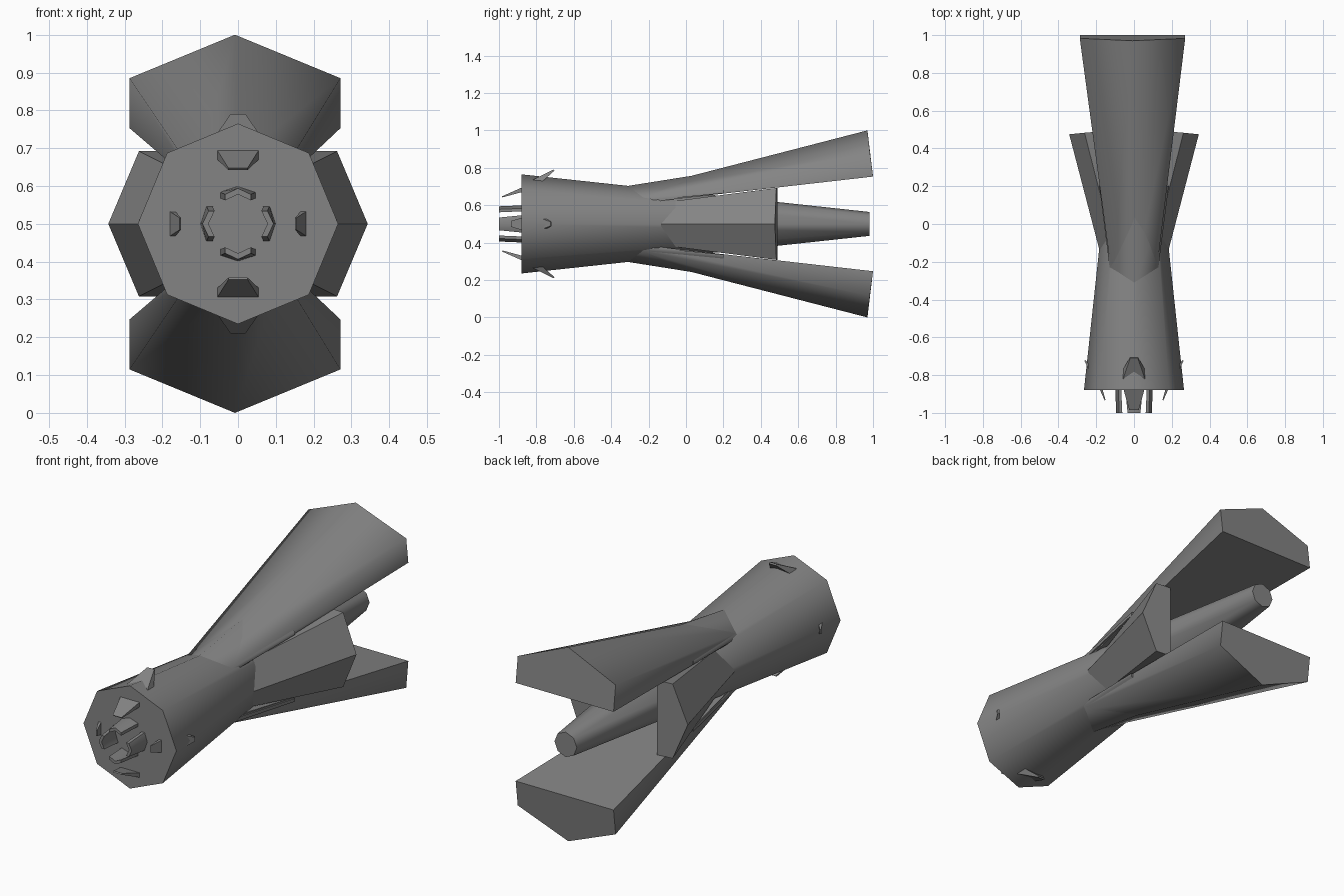
import bpy, bmesh, math

if "Cube" in bpy.data.objects:
    bpy.data.objects.remove(bpy.data.objects["Cube"])

MID = 0.5  # height of the long axis

grey = bpy.data.materials.new("dark_grey")
grey.diffuse_color = (0.23, 0.23, 0.23, 1)
grey.use_nodes = True
grey.node_tree.nodes["Principled BSDF"].inputs["Base Color"].default_value = grey.diffuse_color


def loft(name, sections, angle=0.0, smooth=46):
    """Skin matching rings of (across, y, outward) points, turned about the long axis."""
    c, s = math.cos(angle), math.sin(angle)
    bm = bmesh.new()
    rings = [[bm.verts.new((a * c + r * s, y, MID + r * c - a * s)) for a, y, r in sec]
             for sec in sections]
    n = len(rings[0])
    for r0, r1 in zip(rings, rings[1:]):
        for i in range(n):
            j = (i + 1) % n
            bm.faces.new((r0[i], r0[j], r1[j], r1[i]))
    bm.faces.new(rings[0])
    bm.faces.new(rings[-1][::-1])
    bmesh.ops.recalc_face_normals(bm, faces=bm.faces)
    me = bpy.data.meshes.new(name)
    bm.to_mesh(me)
    bm.free()
    me.materials.append(grey)
    ob = bpy.data.objects.new(name, me)
    bpy.context.collection.objects.link(ob)
    bpy.ops.object.select_all(action='DESELECT')
    bpy.context.view_layer.objects.active = ob
    ob.select_set(True)
    bpy.ops.object.shade_smooth_by_angle(angle=math.radians(smooth))
    return ob


def octagon(y, r):
    return [(r * math.sin(k * math.pi / 4), y, r * math.cos(k * math.pi / 4)) for k in range(8)]


def house(w, ridge, shoulder, inner, cx=0.0):
    """Five-sided section: ridge, shoulder and inner are (y, outward) pairs."""
    return [(cx, *ridge), (cx + w, *shoulder), (cx + w, *inner),
            (cx - w, *inner), (cx - w, *shoulder)]


# Tapered eight-sided main body
loft("main_body", [octagon(-0.88, 0.265), octagon(0.98, 0.064)])

# Upper and lower long flared fins with their front fairings
for name, ang, cx in (("upper", 0, -0.008), ("lower", math.pi, 0.008)):
    loft(name + "_fin", [
        house(0.114, (-0.3, 0.172), (-0.3, 0.130), (-0.3, 0.105)),
        house(0.279, (0.97, 0.5), (0.983, 0.385), (1.0, 0.253), cx)], ang, 72)
    loft(name + "_fin_fairing", [
        house(0.114, (-0.35, 0.197), (-0.35, 0.130), (-0.35, 0.110)),
        house(0.184, (0.2, 0.284), (0.2, 0.180), (0.2, 0.164))], ang, 72)

# Shorter side fins
for name, ang in (("right", math.pi / 2), ("left", -math.pi / 2)):
    loft(name + "_fin", [
        house(0.107, (-0.18, 0.172), (-0.18, 0.093), (-0.18, 0.075)),
        house(0.192, (0.475, 0.343), (0.483, 0.262), (0.49, 0.178))], ang)


def blade_section(y, w, r):
    return [(-w, y, r - 0.032), (-w, y, r - 0.016), (0, y, r),
            (w, y, r - 0.016), (w, y, r - 0.032), (0, y, r - 0.016)]


def bar(y0, y1, w, r0, r1):
    return [(-w, y0, r0), (w, y0, r0), (w, y1, r1), (-w, y1, r1)]


# Nose blades, front spikes and swept barbs at the four sides
for k, side in enumerate(("top", "right", "bottom", "left")):
    ang = k * math.pi / 2
    loft("nose_blade_" + side, [blade_section(-0.86, 0.048, 0.1),
                                blade_section(-1.0, 0.034, 0.094)], ang)
    if k % 2 == 0:
        loft("front_spike_" + side, [bar(-0.87, -0.87, 0.057, 0.198, 0.172),
                                     bar(-0.985, -0.98, 0.025, 0.147, 0.142)], ang)
        loft("barb_" + side, [bar(-0.82, -0.77, 0.058, 0.235, 0.225),
                              bar(-0.71, -0.703, 0.02, 0.29, 0.285)], ang)
    else:
        loft("front_spike_" + side, [bar(-0.87, -0.87, 0.035, 0.184, 0.168),
                                     bar(-0.935, -0.93, 0.016, 0.155, 0.151)], ang)
        loft("barb_" + side, [bar(-0.775, -0.75, 0.03, 0.237, 0.232),
                              bar(-0.725, -0.72, 0.011, 0.262, 0.258)], ang)
